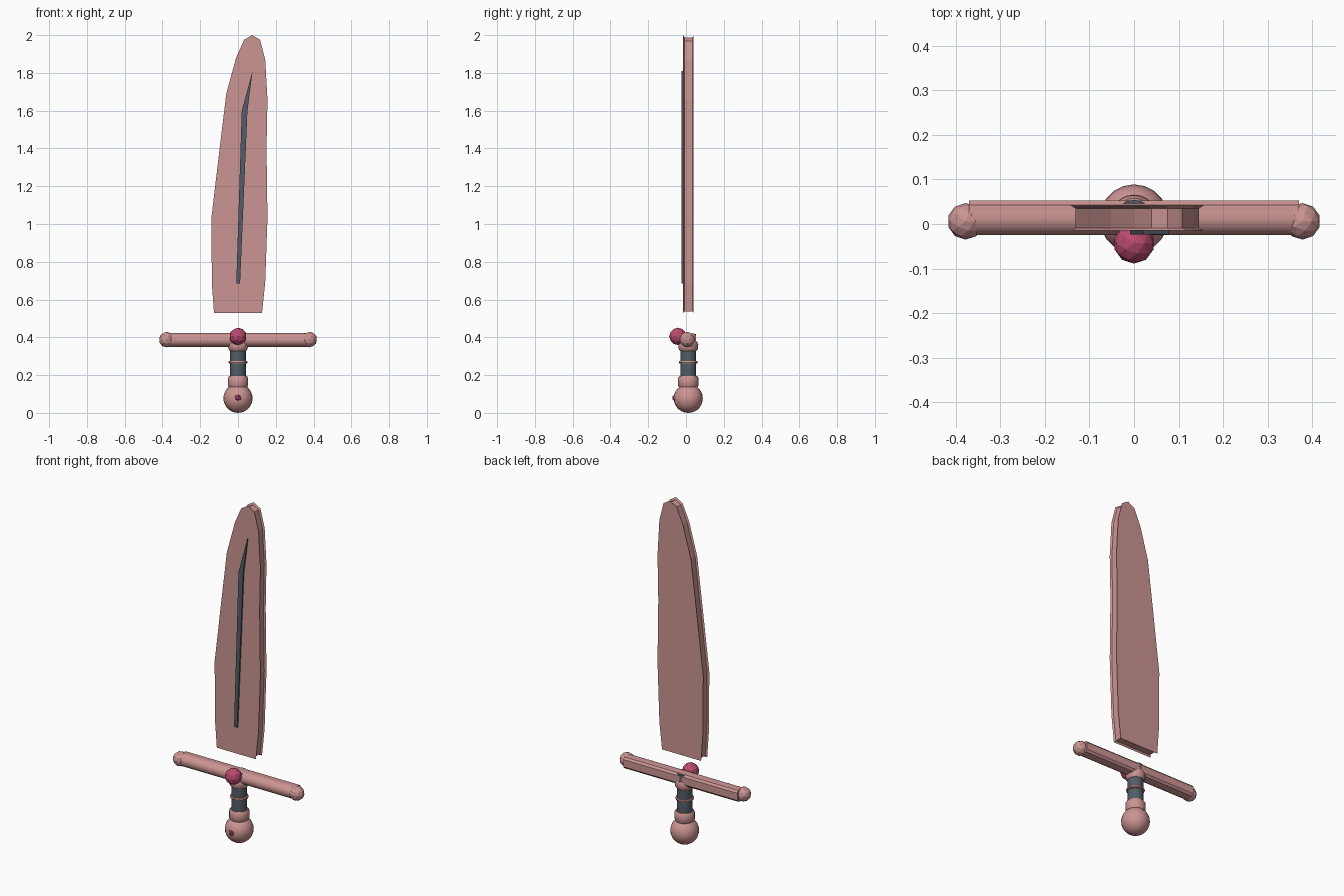
import bpy, bmesh, math
from mathutils import Vector

if "Cube" in bpy.data.objects:
    bpy.data.objects.remove(bpy.data.objects["Cube"])


def material(name, rgb):
    m = bpy.data.materials.new(name)
    m.diffuse_color = (*rgb, 1)
    m.use_nodes = True
    m.node_tree.nodes["Principled BSDF"].inputs["Base Color"].default_value = m.diffuse_color
    return m


PINK = material("rose_metal", (0.6, 0.3, 0.29))
DARK = material("dark_wrap", (0.085, 0.11, 0.135))
GEM = material("crimson_gem", (0.5, 0.07, 0.16))
AXIS_Y = 0.012  # depth of the hilt axis


def finish(name, bm, mat, smooth=None):
    bmesh.ops.recalc_face_normals(bm, faces=bm.faces)
    me = bpy.data.meshes.new(name)
    bm.to_mesh(me)
    bm.free()
    ob = bpy.data.objects.new(name, me)
    bpy.context.collection.objects.link(ob)
    me.materials.append(mat)
    if smooth:
        bpy.ops.object.select_all(action='DESELECT')
        ob.select_set(True)
        bpy.context.view_layer.objects.active = ob
        bpy.ops.object.shade_smooth_by_angle(angle=math.radians(smooth))
    return ob


def loft(name, rings, mat, smooth=None):
    """Join equal-sized point rings and cap both ends."""
    bm = bmesh.new()
    rows = [[bm.verts.new(p) for p in ring] for ring in rings]
    for a, b in zip(rows, rows[1:]):
        for i in range(len(a)):
            j = (i + 1) % len(a)
            bm.faces.new((a[i], a[j], b[j], b[i]))
    bm.faces.new(rows[0])
    bm.faces.new(rows[-1])
    return finish(name, bm, mat, smooth)


def turned(name, profile, mat, n=20):
    """Round part about the hilt axis from (radius, z) pairs."""
    angles = [2 * math.pi * i / n for i in range(n)]
    rings = [[(r * math.cos(a), AXIS_Y + r * math.sin(a), z) for a in angles]
             for r, z in profile]
    return loft(name, rings, mat, 35)


def faceted_ball(name, center, radius, mat, sub=2):
    bm = bmesh.new()
    bmesh.ops.create_icosphere(bm, subdivisions=sub, radius=radius)
    bmesh.ops.translate(bm, verts=bm.verts, vec=center)
    return finish(name, bm, mat)


def offset(points, d):
    """Move a clockwise outline inward by d."""
    out = []
    for i, p in enumerate(points):
        a, b, c = Vector(points[i - 1]), Vector(p), Vector(points[(i + 1) % len(points)])
        u, v = (b - a).normalized(), (c - b).normalized()
        n1, n2 = Vector((u.y, -u.x)), Vector((v.y, -v.x))
        out.append(b + (n1 + n2) * d / (1 + n1.dot(n2)))
    return out


# blade: two full faces with a shallow groove around the rim
outline = [(-0.127, 0.528), (-0.138, 0.68), (-0.141, 1.03), (-0.102, 1.36), (-0.062, 1.69),
           (-0.01, 1.88), (0.032, 1.975), (0.075, 2.0), (0.117, 1.975), (0.144, 1.87),
           (0.156, 1.66), (0.151, 1.4), (0.156, 1.03), (0.144, 0.69), (0.127, 0.528)]
layers = [(-0.015, 0), (-0.009, 0.01), (0.035, 0.01), (0.041, 0)]
loft("blade", [[(p[0], y, p[1]) for p in offset(outline, d)] for y, d in layers], PINK)

# dark fuller strip on the front of the blade
strip = [(-0.009, 0.685), (0.02, 1.6), (0.077, 1.81), (0.05, 1.6), (0.011, 0.685)]
loft("blade_fuller", [[(x, y, z) for x, z in strip] for y in (-0.024, -0.012)], DARK)

# crossguard: rounded front, flatter back
section = [(0.0135 + 0.039 * math.cos(t), 0.386 + 0.037 * math.sin(t))
           for t in [math.radians(70 + 20 * i) for i in range(12)]]
section += [(0.043, 0.354), (0.053, 0.366), (0.053, 0.408), (0.043, 0.42)]
loft("crossguard", [[(x, y, z) for y, z in section] for x in (-0.37, 0.37)], PINK, 30)
for side, s in (("left", -1), ("right", 1)):
    faceted_ball("guard_end_" + side, (s * 0.378, 0.006, 0.388), 0.041, PINK)
faceted_ball("guard_gem", (0, -0.043, 0.405), 0.046, GEM)

# grip, collars and ring
turned("grip", [(0.042, 0.17), (0.042, 0.417)], DARK)
turned("grip_ring", [(0.04, 0.26), (0.048, 0.262), (0.05, 0.268),
                     (0.048, 0.274), (0.04, 0.276)], PINK)
turned("lower_collar", [(0.048, 0.135), (0.054, 0.145), (0.054, 0.185), (0.047, 0.195)], PINK)
turned("upper_collar", [(0.043, 0.328), (0.051, 0.338), (0.053, 0.362), (0.046, 0.378)], PINK)

# pommel and its small gem
bm = bmesh.new()
bmesh.ops.create_uvsphere(bm, u_segments=20, v_segments=14, radius=0.077)
bmesh.ops.translate(bm, verts=bm.verts, vec=(0, AXIS_Y, 0.077))
finish("pommel", bm, PINK, 40)
faceted_ball("pommel_gem", (0, -0.053, 0.08), 0.021, GEM, 1)
